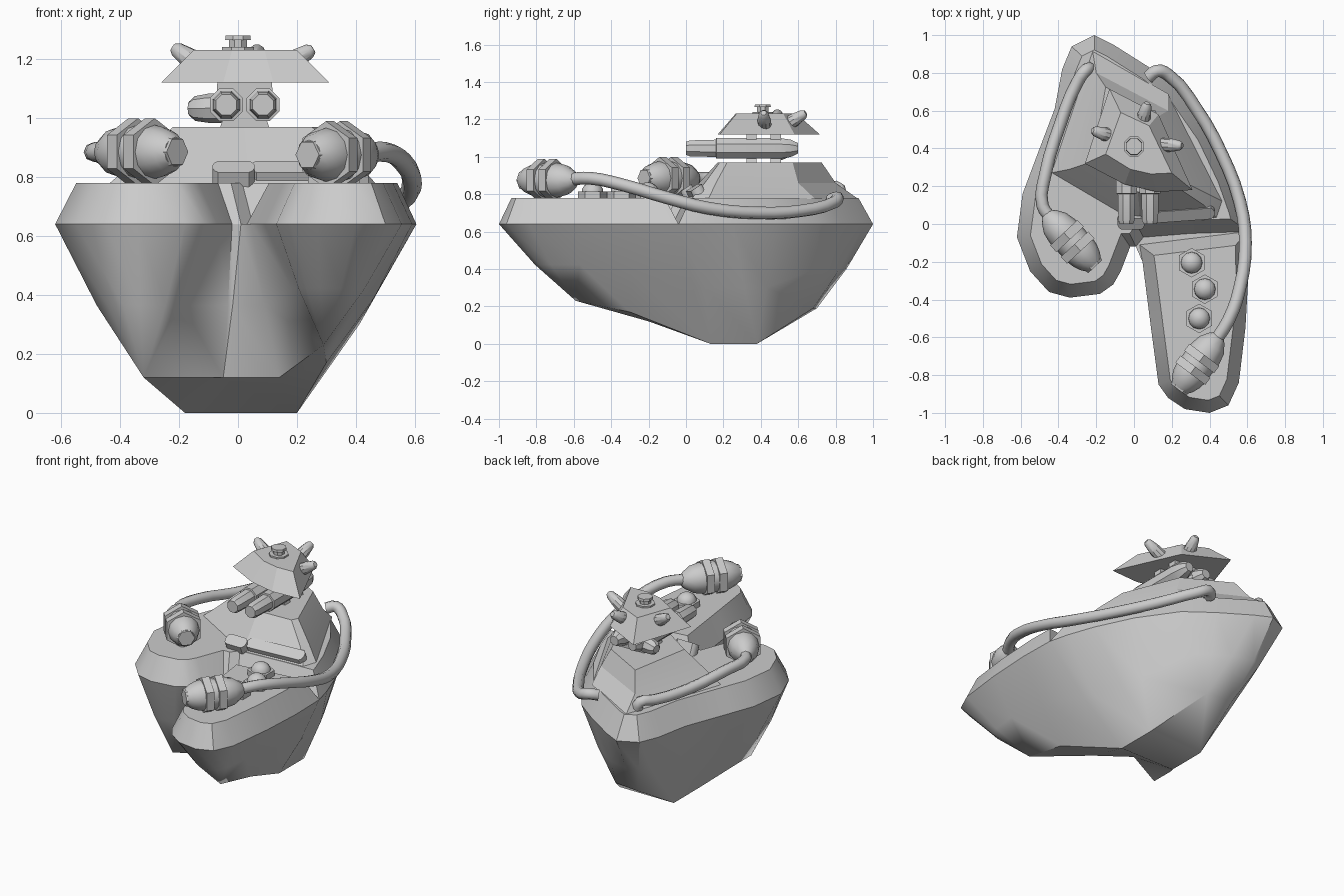
import bpy, bmesh, math
from mathutils import Vector

if "Cube" in bpy.data.objects:
    bpy.data.objects.remove(bpy.data.objects["Cube"])

def finish(name, bm, angle=30):
    bmesh.ops.remove_doubles(bm, verts=bm.verts, dist=0.0005)
    bmesh.ops.triangulate(bm, faces=[f for f in bm.faces if len(f.verts) > 8])
    bmesh.ops.recalc_face_normals(bm, faces=bm.faces)
    me = bpy.data.meshes.new(name)
    bm.to_mesh(me)
    bm.free()
    ob = bpy.data.objects.new(name, me)
    bpy.context.collection.objects.link(ob)
    bpy.ops.object.select_all(action='DESELECT')
    ob.select_set(True)
    bpy.context.view_layer.objects.active = ob
    if angle:
        bpy.ops.object.shade_smooth_by_angle(angle=math.radians(angle))
    return ob

def loft(name, rings, bottom=True, top=True, angle=30):
    bm = bmesh.new()
    vs = [[bm.verts.new(p) for p in r] for r in rings]
    n = len(vs[0])
    for a, b in zip(vs, vs[1:]):
        for i in range(n):
            j = (i + 1) % n
            bm.faces.new((a[i], a[j], b[j], b[i]))
    if bottom:
        bm.faces.new(vs[0])
    if top:
        bm.faces.new(vs[-1])
    return finish(name, bm, angle)

def at(poly, z):
    return [(p[0], p[1], z) for p in poly]

def inset(poly, d):
    # inset of a clockwise polygon
    out = []
    for i, p in enumerate(poly):
        a, b, c = Vector(poly[i - 1]), Vector(p), Vector(poly[(i + 1) % len(poly)])
        e, f = (b - a).normalized(), (c - b).normalized()
        n1, n2 = Vector((e.y, -e.x)), Vector((f.y, -f.x))
        m = (n1 + n2).normalized()
        out.append(tuple(b + m * d / max(m.dot(n1), 0.6)))
    return out

def lathe(name, start, direction, profile, n=12, angle=30, turn=0.0):
    # profile of (distance along axis, radius)
    q = Vector(direction).to_track_quat('Z', 'Y')
    rings = []
    for t, r in profile:
        rings.append([Vector(start) + q @ Vector((r * math.cos(turn + k * math.tau / n),
                      r * math.sin(turn + k * math.tau / n), t)) for k in range(n)])
    return loft(name, rings, angle=angle)

def tube(name, pts, r):
    cu = bpy.data.curves.new(name, 'CURVE')
    cu.dimensions = '3D'
    cu.bevel_depth, cu.bevel_resolution, cu.use_fill_caps = r, 2, True
    cu.resolution_u = 3
    sp = cu.splines.new('BEZIER')
    sp.bezier_points.add(len(pts) - 1)
    for bp, p in zip(sp.bezier_points, pts):
        bp.co = p
        bp.handle_left_type = bp.handle_right_type = 'AUTO'
    ob = bpy.data.objects.new(name, cu)
    bpy.context.collection.objects.link(ob)

# Hull: rim points (x, y, index of keel point below)
keel = [(-.15, .70, .19), (.02, .68, .19), (.20, .38, 0), (.20, .13, 0), (.30, -.3, .17),
        (.29, -.59, .23), (.14, -.2, .12), (-.05, -.06, .12), (-.32, -.2, .12),
        (-.32, -.05, .12), (-.18, .13, 0), (-.18, .38, 0)]
rim = [(-.21, 1, 0), (-.11, .95, 1), (.08, .83, 1), (.24, .71, 1), (.40, .48, 2), (.51, .25, 2),
       (.57, .08, 3), (.60, -.04, 3), (.605, -.28, 4), (.59, -.55, 5), (.555, -.84, 5), (.5, -.96, 5),
       (.40, -1, 5), (.27, -.98, 5), (.18, -.92, 5), (.13, -.85, 5), (.09, -.55, 5), (.045, -.2, 6),
       (.01, -.12, 7), (-.02, -.12, 7), (-.07, -.25, 8), (-.11, -.32, 8), (-.18, -.37, 8),
       (-.34, -.39, 8), (-.45, -.36, 8), (-.55, -.25, 8), (-.62, -.07, 9), (-.59, .16, 10),
       (-.53, .32, 10), (-.42, .61, 11), (-.38, .82, 0), (-.33, .94, 0)]
low = [Vector(keel[k]) for x, y, k in rim]
top = [Vector((x, y, .64)) for x, y, k in rim]
mid = []
for a, b in zip(top, low):
    m = a.lerp(b, .47)
    m.z = a.z + (b.z - a.z) * .53
    mid.append(m)
loft("hull", [low, mid, top], angle=35)

# Raised decks on either side of the valley
xy = [(p[0], p[1]) for p in rim]
main = xy[:8] + [(.30, -.05), (.05, -.07)] + xy[18:]
loft("main_deck", [at(main, .64), at(inset(main, .07), .78)], bottom=False, angle=35)
lobe = xy[7:18] + [(.03, -.11)]
loft("side_deck", [at(lobe, .64), at(inset(lobe, .065), .78)], bottom=False, angle=35)

# Stepped tower
foot = [(-.22, .92), (.18, .69), (.47, .12), (.44, .03), (.02, .0), (-.44, .27)]
step = [(-.20, .80), (.18, .60), (.39, .16), (.37, .10), (.03, .07), (-.34, .29)]
roof = [(-.15, .725), (.13, .57), (.27, .22), (.25, .18), (.02, .17), (-.22, .33)]
loft("tower", [at(foot, .775), at(step, .86), at(roof, .97)], angle=20)

# Slots in front of the tower
for nm, x0, x1, y0, y1, z in (("vent_long", .07, .40, .03, .055, .825), ("vent_short", -.06, .03, .0, .0, .825)):
    bm = bmesh.new()
    a, b = Vector((x0, y0, z)), Vector((x1, y1, z))
    ring = []
    for k in range(12):
        t = math.tau * k / 12 + math.pi / 12
        c = b if math.cos(t) > 0 else a
        ring.append((c.x + .027 * math.cos(t), c.y + .03 * math.sin(t), z + .02 * math.sin(t)))
    bm.free()
    loft(nm, [[(x, y + .03, w - .06) for x, y, w in ring], [(x, y, w + .01) for x, y, w in ring]])

# Gun clamps, barrels and side outlet
for i, y in enumerate((.35, .48)):
    prof = [(-.06, .97), (-.05, 1.0), (-.075, 1.05), (-.07, 1.12), (.115, 1.12), (.12, 1.05), (.095, 1.0), (.105, .97)]
    loft(f"clamp_{i}", [[(x, y - .027, z) for x, z in prof], [(x, y + .027, z) for x, z in prof]])
for i, x in enumerate((-.04, .085)):
    lathe(f"barrel_{i}", (x, 0, 1.045), (0, 1, 0),
          [(0, .038), (.02, .046), (.16, .05), (.162, .06), (.5, .06), (.56, .05), (.6, .03)], 8, turn=math.pi / 8)
lathe("side_outlet", (0, .49, 1.035), (-1, .25, -.02), [(0, .05), (.1, .05), (.15, .042), (.17, .025)], 8)

# Faceted cap
brim = [(-.13, .715), (.13, .58), (.31, .18), (.12, .17), (-.05, .21), (-.26, .32)]
crown = [(-.07, .59), (.08, .52), (.20, .27), (.09, .265), (-.02, .29), (-.15, .37)]
loft("cap", [at(brim, 1.12), at(crown, 1.23)], angle=10)
lathe("cap_knob", (0, .41, 1.22), (0, 0, 1),
      [(0, .058), (.02, .058), (.02, .033), (.045, .033), (.045, .047), (.06, .045)], 8, turn=math.pi / 8)

# Cap horns
for i, (s, e) in enumerate((((-.10, .46, 1.16), (-.22, .495, 1.24)),
                            ((.13, .42, 1.16), (.255, .415, 1.235)),
                            ((.04, .52, 1.16), (.07, .64, 1.235)))):
    d = Vector(e) - Vector(s)
    L = d.length
    lathe(f"horn_{i}", s, d, [(0, .038), (L * .5, .036), (L * .9, .026), (L, .015)], 10)

# Pods at the cable ends
def pod(name, start, direction, s):
    d = Vector(direction).normalized()
    lathe(name + "_shell", start, d, [(0, .03), (.02 * s, .05), (.07 * s, .08), (.13 * s, .092), (.27 * s, .092),
          (.31 * s, .085), (.35 * s, .07), (.38 * s, .05)], 12, 40)
    for k, t in enumerate((.14, .225)):
        lathe(f"{name}_ring_{k}", Vector(start) + d * t * s, d, [(0, .114), (.05 * s, .114)], 6, turn=math.pi / 6)
    lathe(name + "_nose", Vector(start) + d * .37 * s, d, [(0, .055), (.02 * s, .05)], 6)
pod("left_pod", (-.465, .055, .885), (.25, -.27, 0), .98)
pod("right_pod", (.45, -.59, .875), (-.21, -.28, 0), .92)

# Cables
tube("left_cable", [(-.44, .03, .885), (-.485, .10, .885), (-.47, .26, .88), (-.39, .53, .84),
                    (-.30, .75, .83), (-.25, .82, .83), (-.225, .815, .76)], .033)
tube("right_cable", [(.43, -.62, .88), (.50, -.51, .885), (.56, -.34, .85), (.59, -.1, .78), (.56, .12, .725),
                     (.46, .38, .70), (.33, .61, .71), (.18, .79, .755), (.12, .81, .78), (.075, .775, .77)], .034)

# Hex bolts with domes on the side deck
for i, (x, y) in enumerate(((.305, -.205), (.375, -.345), (.345, -.50))):
    lathe(f"bolt_{i}", (x, y, .77), (0, 0, 1), [(0, .078), (.045, .078)], 6, turn=math.pi / 6)
    lathe(f"bolt_dome_{i}", (x, y, .81), (0, 0, 1),
          [(0, .058), (.02, .055), (.038, .042), (.05, .022), (.053, .004)], 12, 50)
